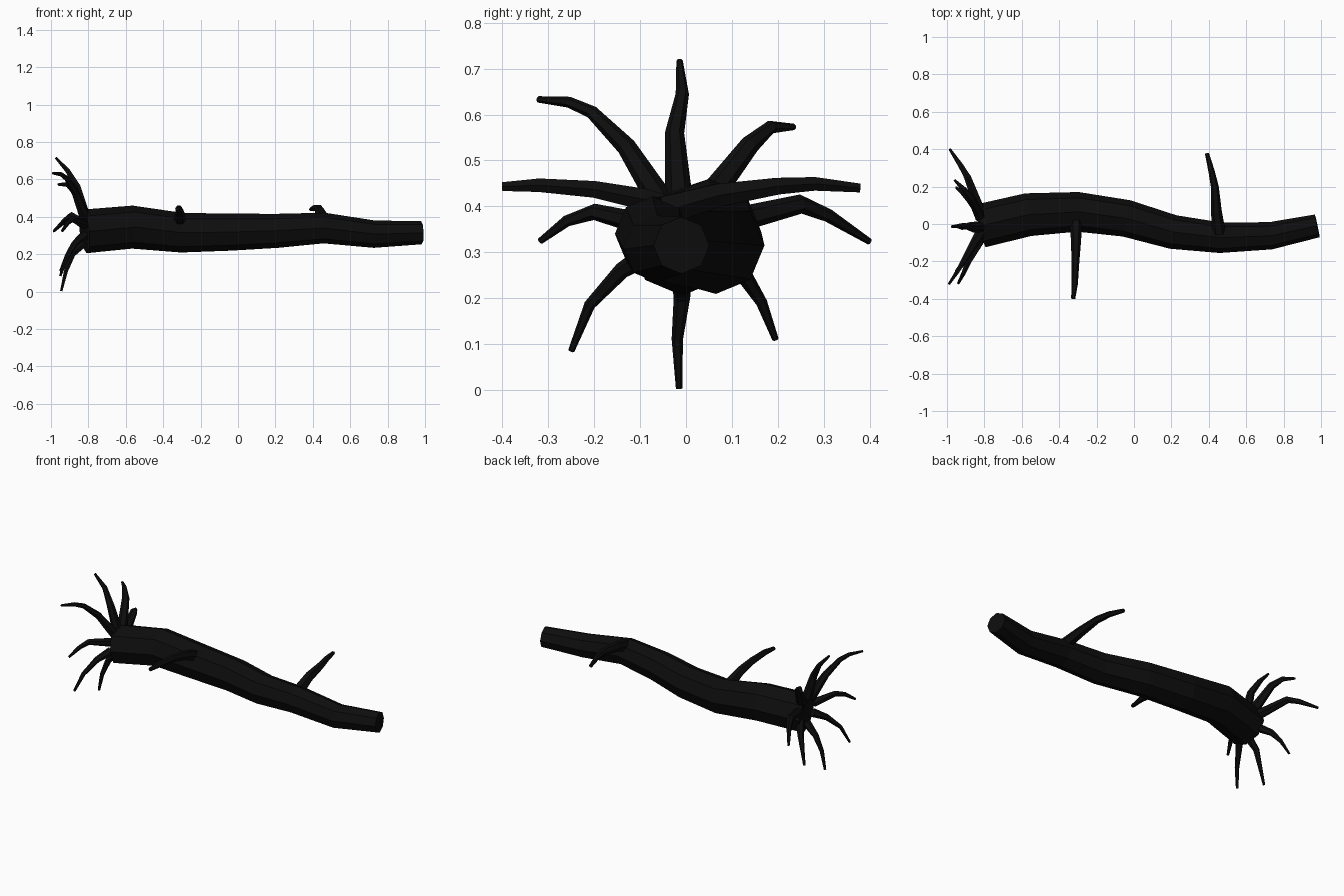
import bpy, bmesh
from math import cos, sin, tau
from mathutils import Vector

bark = bpy.data.materials.new("dark_bark")
bark.diffuse_color = (0.004, 0.004, 0.004, 1)


def tube(name, rings, sides, ref):
    """Tapered tube through (x, y, z, radius) rings, capped at both ends."""
    pts = [Vector(r[:3]) for r in rings]
    bm = bmesh.new()
    loops = []
    for i, p in enumerate(pts):
        t = (pts[min(i + 1, len(pts) - 1)] - pts[max(i - 1, 0)]).normalized()
        u = Vector(ref).cross(t).normalized()
        v = t.cross(u)
        r = rings[i][3]
        loops.append([bm.verts.new(p + r * (cos(tau * k / sides) * u + sin(tau * k / sides) * v))
                      for k in range(sides)])
    for a, b in zip(loops, loops[1:]):
        for k in range(sides):
            n = (k + 1) % sides
            bm.faces.new((a[k], a[n], b[n], b[k]))
    bm.faces.new(loops[0][::-1])
    bm.faces.new(loops[-1])
    bmesh.ops.recalc_face_normals(bm, faces=bm.faces)
    me = bpy.data.meshes.new(name)
    bm.to_mesh(me)
    bm.free()
    me.materials.append(bark)
    bpy.context.collection.objects.link(bpy.data.objects.new(name, me))


# Fallen trunk, winding along x
tube("trunk", [
    (-0.82, -0.01, 0.322, 0.117), (-0.565, 0.05, 0.345, 0.115),
    (-0.30, 0.065, 0.315, 0.106), (-0.04, 0.03, 0.318, 0.099),
    (0.21, -0.043, 0.325, 0.091), (0.46, -0.073, 0.34, 0.082),
    (0.73, -0.063, 0.307, 0.073), (0.98, -0.01, 0.315, 0.062)], 8, (0, 0, 1))

# Two broken branches, one on each side
tube("branch_front", [
    (-0.31, 0.02, 0.375, 0.034), (-0.31, -0.09, 0.415, 0.027),
    (-0.313, -0.20, 0.437, 0.021), (-0.317, -0.32, 0.446, 0.017),
    (-0.325, -0.40, 0.443, 0.011)], 6, (0, 0, 1))
tube("branch_back", [
    (0.455, -0.05, 0.39, 0.036), (0.44, 0.07, 0.424, 0.029),
    (0.432, 0.20, 0.444, 0.021), (0.415, 0.28, 0.449, 0.017),
    (0.39, 0.378, 0.44, 0.011)], 6, (0, 0, 1))

# Eight roots fanning from the butt end: three (x, y, z) points each
roots = [
    [(-0.86, -0.025, 0.56), (-0.91, -0.008, 0.645), (-0.975, -0.014, 0.717)],
    [(-0.87, 0.14, 0.535), (-0.91, 0.185, 0.573), (-0.96, 0.235, 0.573)],
    [(-0.89, 0.25, 0.405), (-0.925, 0.31, 0.38), (-0.985, 0.40, 0.323)],
    [(-0.88, 0.13, 0.245), (-0.915, 0.165, 0.19), (-0.95, 0.195, 0.11)],
    [(-0.885, -0.009, 0.20), (-0.92, -0.019, 0.11), (-0.945, -0.015, 0.003)],
    [(-0.87, -0.14, 0.26), (-0.915, -0.21, 0.185), (-0.95, -0.25, 0.085)],
    [(-0.885, -0.20, 0.388), (-0.91, -0.26, 0.368), (-0.94, -0.318, 0.324)],
    [(-0.87, -0.13, 0.53), (-0.915, -0.205, 0.605), (-0.99, -0.322, 0.633)],
]
hub = Vector((-0.82, -0.01, 0.34))
for i, (a, b, c) in enumerate(roots):
    out = Vector(a) - hub
    out.x = 0
    start = hub + out.normalized() * 0.075
    k = 0.85 if 3 <= i <= 6 else 1.0
    path = [(*start, 0.030 * k), (*a, 0.021 * k), (*b, 0.0145 * k)]
    # The longest root bends once more before its tip
    if i == 7:
        path.append((-0.945, -0.255, 0.627, 0.012))
    tube(f"root_{i + 1}", path + [(*c, 0.007)], 6, (1, 0, 0))
